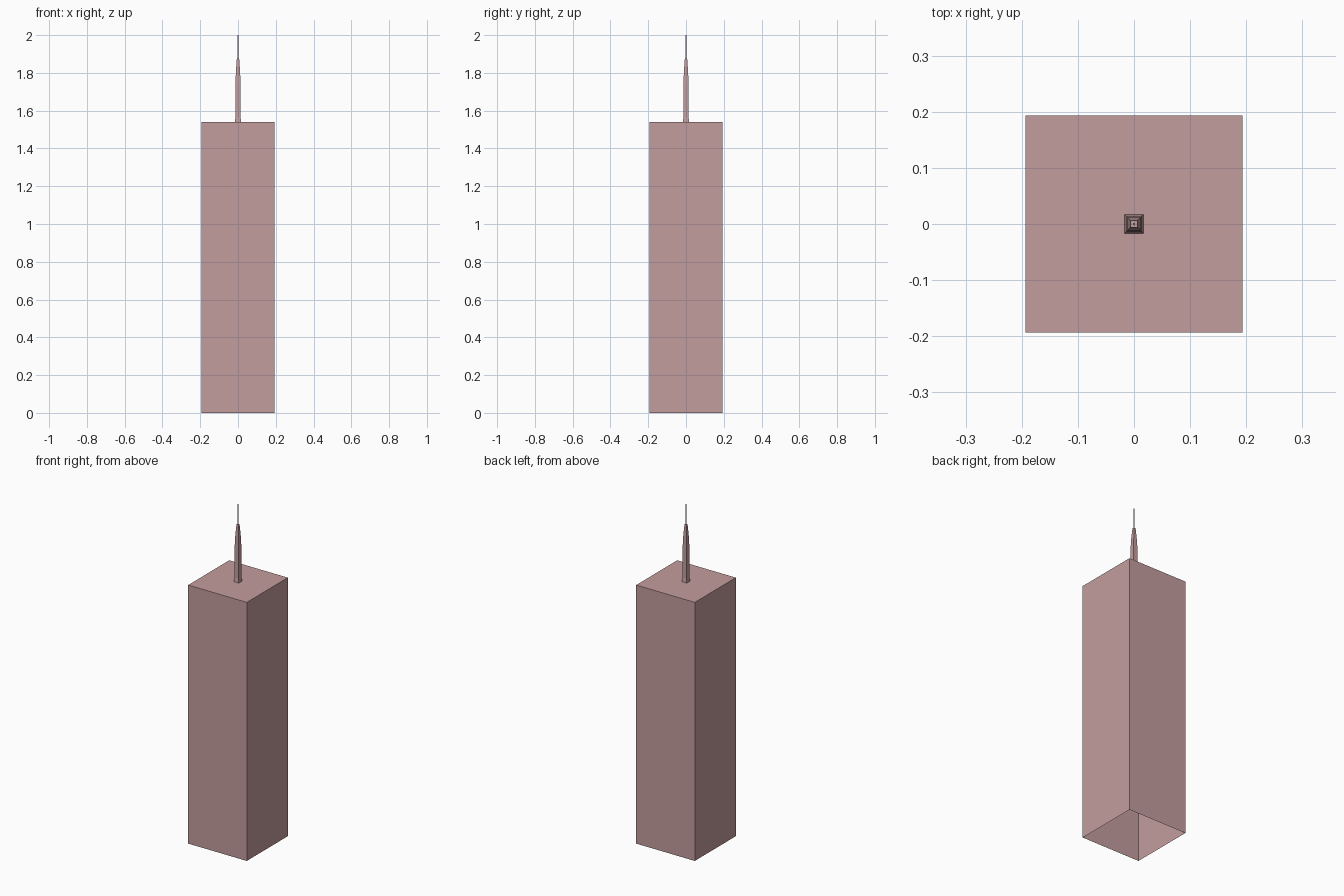
import bpy

if "Cube" in bpy.data.objects:
    bpy.data.objects.remove(bpy.data.objects["Cube"])

mat = bpy.data.materials.new("dusty_pink")
mat.diffuse_color = (0.55, 0.34, 0.34, 1)
mat.use_nodes = True
mat.node_tree.nodes["Principled BSDF"].inputs["Base Color"].default_value = mat.diffuse_color


def square_loft(name, sections, cap_top=True):
    """Stack square rings given as (half width, z); the underside stays open."""
    verts, faces = [], []
    for h, z in sections:
        verts += [(-h, -h, z), (h, -h, z), (h, h, z), (-h, h, z)]
    for i in range(len(sections) - 1):
        a = 4 * i
        for k in range(4):
            n = (k + 1) % 4
            faces.append((a + k, a + n, a + 4 + n, a + 4 + k))
    if cap_top:
        t = 4 * (len(sections) - 1)
        faces.append((t, t + 1, t + 2, t + 3))
    mesh = bpy.data.meshes.new(name)
    mesh.from_pydata(verts, [], faces)
    mesh.materials.append(mat)
    obj = bpy.data.objects.new(name, mesh)
    bpy.context.collection.objects.link(obj)
    return obj


# Tower block, open underneath
square_loft("tower_block", [(0.193, 0), (0.193, 1.54)])

# Roof mast: flared foot, shaft, taper
square_loft("roof_mast", [(0.0165, 1.54), (0.0135, 1.565), (0.0135, 1.73),
                          (0.0115, 1.80), (0.006, 1.88)])

# Thin antenna rod on the mast
square_loft("antenna_rod", [(0.002, 1.88), (0.002, 2.0)])
